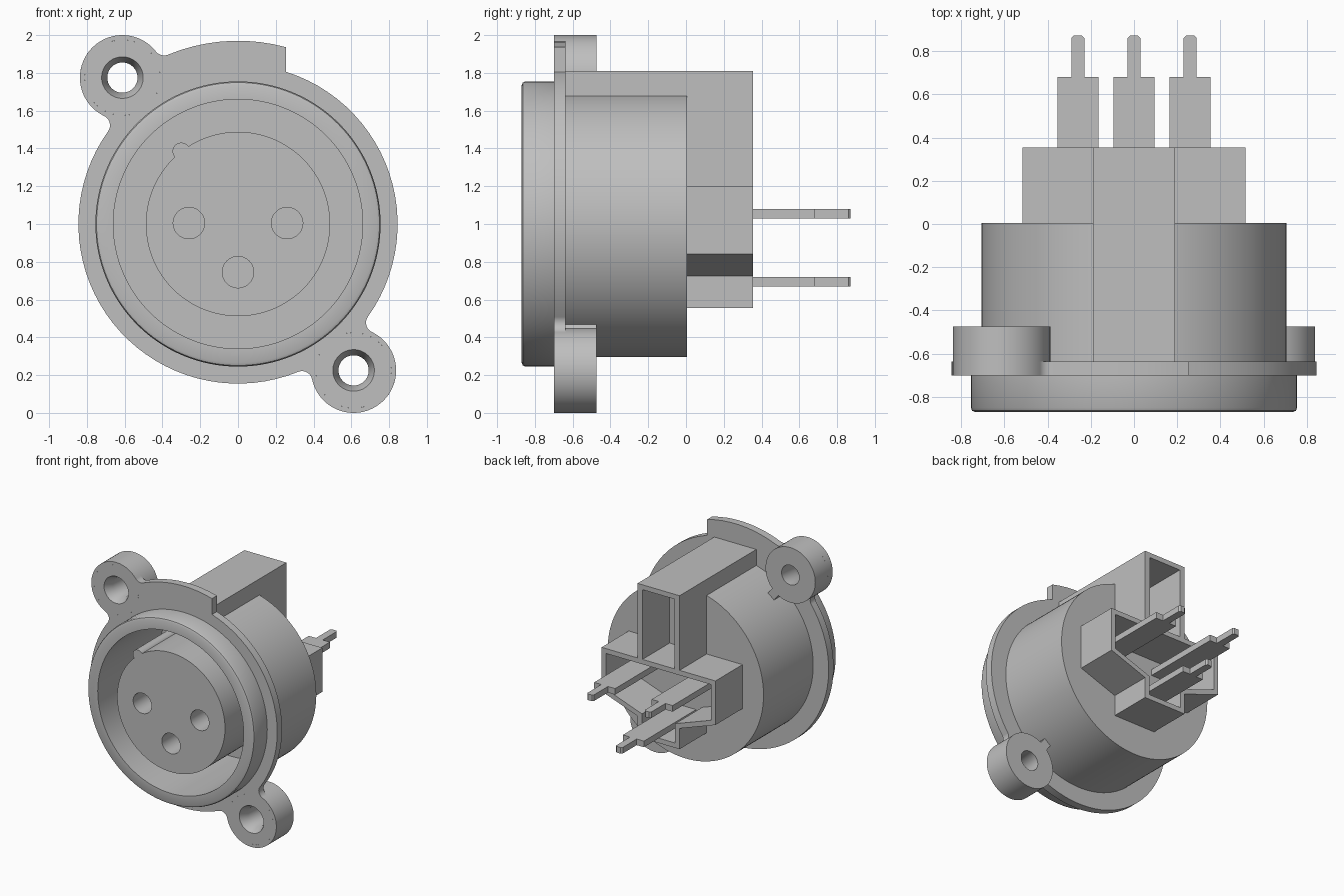
import bpy, bmesh
from math import sin, cos, acos, atan2, hypot, pi, radians
from mathutils import Matrix, Vector

cube = bpy.data.objects.get("Cube")
if cube:
    bpy.data.objects.remove(cube, do_unlink=True)

grey = bpy.data.materials.new("plain grey")
grey.use_nodes = True
grey.diffuse_color = (0.52, 0.52, 0.52, 1)
grey.node_tree.nodes["Principled BSDF"].inputs["Base Color"].default_value = grey.diffuse_color

AXIS_Z = 1.0


def activate(obj):
    bpy.ops.object.select_all(action='DESELECT')
    obj.select_set(True)
    bpy.context.view_layer.objects.active = obj


def finish(obj):
    """Weld, fix normals, colour and shade a mesh object."""
    bm = bmesh.new()
    bm.from_mesh(obj.data)
    bmesh.ops.remove_doubles(bm, verts=bm.verts, dist=0.0005)
    bmesh.ops.recalc_face_normals(bm, faces=bm.faces)
    bm.to_mesh(obj.data)
    bm.free()
    obj.data.materials.clear()
    obj.data.materials.append(grey)
    activate(obj)
    bpy.ops.object.shade_smooth_by_angle(angle=radians(30))
    return obj


def plate(name, loops, start, end, upright=True):
    """Extrude an outline with holes, along y (upright) or along z."""
    curve = bpy.data.curves.new(name, 'CURVE')
    curve.dimensions = '2D'
    curve.fill_mode = 'BOTH'
    curve.extrude = (end - start) / 2
    for loop in loops:
        spline = curve.splines.new('POLY')
        spline.points.add(len(loop) - 1)
        for point, (u, v) in zip(spline.points, loop):
            point.co = (u, v, 0, 1)
        spline.use_cyclic_u = True
    obj = bpy.data.objects.new(name, curve)
    bpy.context.collection.objects.link(obj)
    middle = (start + end) / 2
    if upright:
        obj.rotation_euler.x = pi / 2
        obj.location = (0, middle, AXIS_Z)
    else:
        obj.location.z = middle
    activate(obj)
    bpy.ops.object.convert(target='MESH')
    return finish(bpy.context.view_layer.objects.active)


def lathe(name, profile, x=0, z=0, closed=False, steps=96):
    """Spin (radius, y) points around an axis parallel to y."""
    bm = bmesh.new()
    verts = [bm.verts.new((r, y, 0)) for r, y in profile]
    edges = [bm.edges.new(pair) for pair in zip(verts, verts[1:])]
    if closed:
        edges.append(bm.edges.new((verts[-1], verts[0])))
    bmesh.ops.spin(bm, geom=verts + edges, cent=(0, 0, 0), axis=(0, 1, 0),
                   angle=2 * pi, steps=steps)
    mesh = bpy.data.meshes.new(name)
    bm.to_mesh(mesh)
    bm.free()
    obj = bpy.data.objects.new(name, mesh)
    bpy.context.collection.objects.link(obj)
    obj.location = (x, 0, AXIS_Z + z)
    return finish(obj)


def box(name, low, high, matrix=Matrix()):
    bm = bmesh.new()
    low, high = Vector(low), Vector(high)
    bmesh.ops.create_cube(bm, size=1, matrix=matrix @ Matrix.Translation((low + high) / 2)
                          @ Matrix.Diagonal((*(high - low), 1)))
    mesh = bpy.data.meshes.new(name)
    bm.to_mesh(mesh)
    bm.free()
    obj = bpy.data.objects.new(name, mesh)
    bpy.context.collection.objects.link(obj)
    return finish(obj)


def arc(cu, cv, r, a0, a1):
    n = max(3, int(abs(a1 - a0) / radians(4)))
    return [(cu + r * cos(a0 + (a1 - a0) * i / n), cv + r * sin(a0 + (a1 - a0) * i / n))
            for i in range(n + 1)]


def circle(cu, cv, r):
    return arc(cu, cv, r, 0, 2 * pi)[:-1]


def mirrored(half):
    """Close a right-hand outline with its mirror image."""
    return half + [(-u, v) for u, v in reversed(half)]


# Flange outline: disc, raised top tab and two filleted ears
DISC, TAB, EAR, TAB_X = 0.845, 0.97, 0.225, 0.255
EAR_U, EAR_V = 0.612, 0.775
EAR_DIST = hypot(EAR_U, EAR_V)


def ear(angle, r_before, r_after, f=0.055):
    """Fillet, ear arc, fillet; returns points and the two disc angles."""
    cu, cv = EAR_DIST * cos(angle), EAR_DIST * sin(angle)
    sides = []
    for r, sign in ((r_before, -1), (r_after, 1)):
        a, b = r + f, EAR + f
        at_disc = angle + sign * acos((a * a + EAR_DIST ** 2 - b * b) / (2 * a * EAR_DIST))
        fu, fv = a * cos(at_disc), a * sin(at_disc)
        off = sign * acos((b * b + EAR_DIST ** 2 - a * a) / (2 * b * EAR_DIST))
        sides.append((at_disc, fu, fv, angle + pi - off))
    (d0, u0, v0, e0), (d1, u1, v1, e1) = sides
    e0 -= 2 * pi
    turn0 = (e0 - d0 + pi) % (2 * pi) - pi
    turn1 = (d1 - e1 + pi) % (2 * pi) - pi
    points = arc(u0, v0, f, d0 + pi, d0 + pi + turn0)
    points += arc(cu, cv, EAR, e0, e1)[1:-1]
    points += arc(u1, v1, f, e1 + pi, e1 + pi + turn1)
    return points, d0, d1


top_angle = atan2(EAR_V, -EAR_U)
top_ear, t0, t1 = ear(top_angle, TAB, DISC)
low_ear, l0, l1 = ear(top_angle + pi, DISC, DISC)
outline = (arc(0, 0, TAB, acos(TAB_X / TAB), t0)[:-1] + top_ear
           + arc(0, 0, DISC, t1, l0)[1:-1] + low_ear
           + arc(0, 0, DISC, l1, 2 * pi + acos(TAB_X / DISC))[1:])
ears = [(-EAR_U, EAR_V), (EAR_U, -EAR_V)]
plate("flange", [outline, circle(0, 0, 0.7)] + [circle(u, v, 0.2) for u, v in ears], -0.70, -0.637)

# Countersunk screw bosses with a short rib to the barrel
boss_profile = [(0.11, -0.70), (0.2, -0.70), (0.2, -0.637), (EAR, -0.637),
                (EAR, -0.475), (0.08, -0.475), (0.08, -0.63)]
for side, (u, v) in zip(("upper", "lower"), ears):
    lathe(side + "_screw_boss", boss_profile, u, v, closed=True, steps=64)
    turn = Matrix.Translation((0, 0, AXIS_Z)) @ Matrix.Rotation(-atan2(v, u), 4, 'Y')
    box(side + "_boss_rib", (0.69, -0.64, -0.035), (0.79, -0.475, 0.035), turn)

# Barrel with the front ring and its deep round socket
lathe("barrel", [(0, 0.005), (0.705, 0.005), (0.705, -0.70), (0.755, -0.70), (0.755, -0.85),
                 (0.749, -0.864), (0.735, -0.87), (0.66, -0.87), (0.66, -0.08), (0, -0.08)],
      steps=128)

# Round insert with a key ridge and three contact holes
R, KEY_R, KEY_A = 0.488, 0.046, radians(128)
half = 2 * acos(0) - 2 * acos(KEY_R / 2 / R)
spread = acos(KEY_R / (2 * R))
insert = arc(0, 0, R, KEY_A + half, KEY_A - half + 2 * pi)
insert += arc(R * cos(KEY_A), R * sin(KEY_A), KEY_R, KEY_A + spread - pi + 2 * (pi / 2 - spread),
              KEY_A + pi - spread)[1:-1]
holes = [(-0.26, 0.005), (0.26, 0.005), (0, -0.255)]
plate("contact_insert", [insert] + [circle(u, v, 0.083) for u, v in holes], -0.865, -0.075)

# Rear housing with open cavities, and the latch cover along the top
shell = mirrored([(0.19, 0.81), (0.19, 0.2), (0.515, 0.2), (0.515, -0.16),
                  (0.19, -0.275), (0.19, -0.445)])
cavity = mirrored([(0.475, 0.16), (0.475, -0.132), (0.15, -0.247), (0.15, -0.405)])
slot = mirrored([(0.145, 0.77), (0.145, 0.2)])
plate("rear_housing", [shell, cavity, slot], 0, 0.355)
box("latch_cover", (-0.19, -0.64, 1.67), (0.19, 0.003, 1.81))

# Solder pins: wide blade with a narrow tail
pin = mirrored([(0.095, 0), (0.095, 0.68), (0.03, 0.68), (0.03, 0.86), (0.018, 0.872)])
for name, x, z in (("left_pin", 0.26, 1.055), ("right_pin", -0.26, 1.055), ("lower_pin", 0, 0.695)):
    plate(name, [pin], z - 0.025, z + 0.025, upright=False).location.x = x
